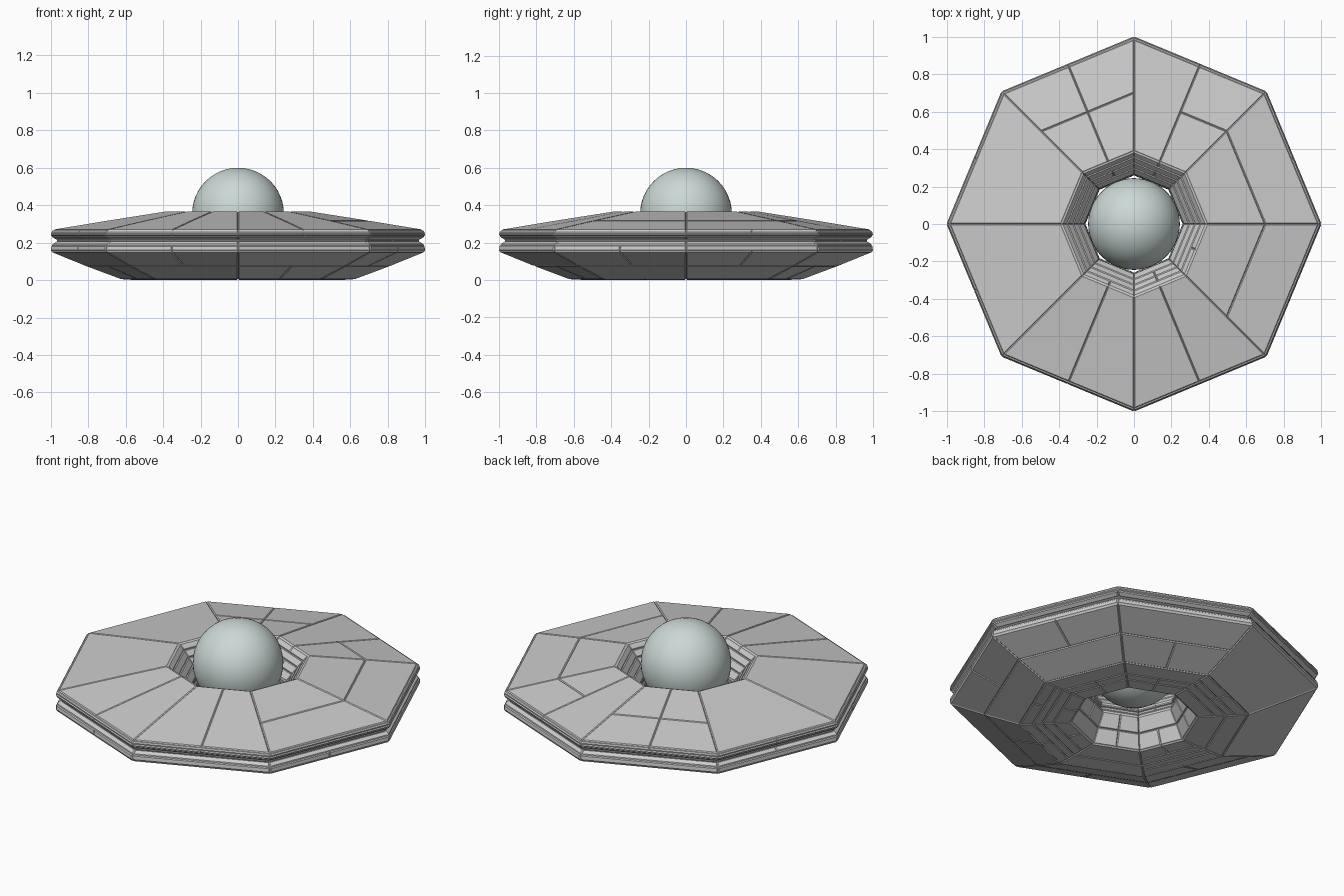
import bpy, bmesh, math, random

if "Cube" in bpy.data.objects:
    bpy.data.objects.remove(bpy.data.objects["Cube"])

random.seed(4)

# Closed cross-section of the ring-shaped hull: (corner radius, height)
PROFILE = [
    (0.388, 0.361), (0.70, 0.312), (0.985, 0.265), (0.997, 0.25), (0.995, 0.236),   # top plate, upper rim
    (0.965, 0.218), (0.965, 0.204),                                  # rim groove
    (0.993, 0.185), (0.997, 0.155),                                  # lower rim
    (0.81, 0.079), (0.62, 0.008),                                    # lower slope
    (0.55, 0.006), (0.50, 0.006), (0.44, 0.006), (0.345, 0.006),      # underside rings
    (0.305, 0.09), (0.262, 0.17),                                    # inner wall
    (0.275, 0.185), (0.275, 0.205), (0.268, 0.22),                    # inner groove
    (0.30, 0.26), (0.33, 0.297), (0.36, 0.332),                      # collar rings
]
N = len(PROFILE)
TOP_MID = {1, 2, 5, 6}                 # octagon sides split radially on top
TOP_RING = {0, 1, 2, 4, 5, 14, 15}     # half sides split by the ring seam
TOP_RING = {0, 1, 2, 4, 5, 14, 15}


def hull_point(r, z, j):
    # odd steps are the middles of the octagon's straight sides
    a = math.radians(22.5 * j)
    r *= math.cos(math.pi / 8) if j % 2 else 1
    return (r * math.cos(a), r * math.sin(a), z)


def build_hull():
    bm = bmesh.new()
    V = [[bm.verts.new(hull_point(r, z, j)) for j in range(16)] for r, z in PROFILE]
    for i in range(N):
        for j in range(16):
            k, m = (i + 1) % N, (j + 1) % 16
            bm.faces.new((V[i][j], V[k][j], V[k][m], V[i][m]))
    bmesh.ops.recalc_face_normals(bm, faces=bm.faces)

    # merge faces where no panel seam is wanted
    merge = []
    for i in range(N):
        for side in range(8):
            split = side in TOP_MID if i < 2 else random.random() < 0.4
            if not split:
                j = 2 * side + 1
                merge.append(bm.edges.get((V[i][j], V[(i + 1) % N][j])))
    for j in range(16):
        if j not in TOP_RING:
            merge.append(bm.edges.get((V[1][j], V[1][(j + 1) % 16])))
    for ring in (9, 11, 13):
        for side in range(8):
            if random.random() < 0.35:
                for j in (2 * side, 2 * side + 1):
                    merge.append(bm.edges.get((V[ring][j], V[ring][(j + 1) % 16])))
    bmesh.ops.dissolve_edges(bm, edges=merge, use_verts=False)

    # raise every panel slightly so the seams become grooves
    bmesh.ops.inset_individual(bm, faces=bm.faces[:], thickness=0.005,
                               depth=0.005, use_even_offset=True)
    me = bpy.data.meshes.new("saucer_hull")
    bm.to_mesh(me)
    bm.free()
    ob = bpy.data.objects.new("saucer_hull", me)
    bpy.context.collection.objects.link(ob)
    return ob


build_hull()

# Ball canopy, its lower half sits in the central opening
bpy.ops.mesh.primitive_uv_sphere_add(segments=48, ring_count=24, radius=0.245,
                                     location=(0, 0, 0.355))
dome = bpy.context.object
dome.name = "canopy_dome"
bpy.ops.object.shade_smooth()
glass = bpy.data.materials.new("pale_glass")
glass.diffuse_color = (0.6, 0.69, 0.67, 1)
glass.use_nodes = True
glass.node_tree.nodes["Principled BSDF"].inputs["Base Color"].default_value = glass.diffuse_color
dome.data.materials.append(glass)
